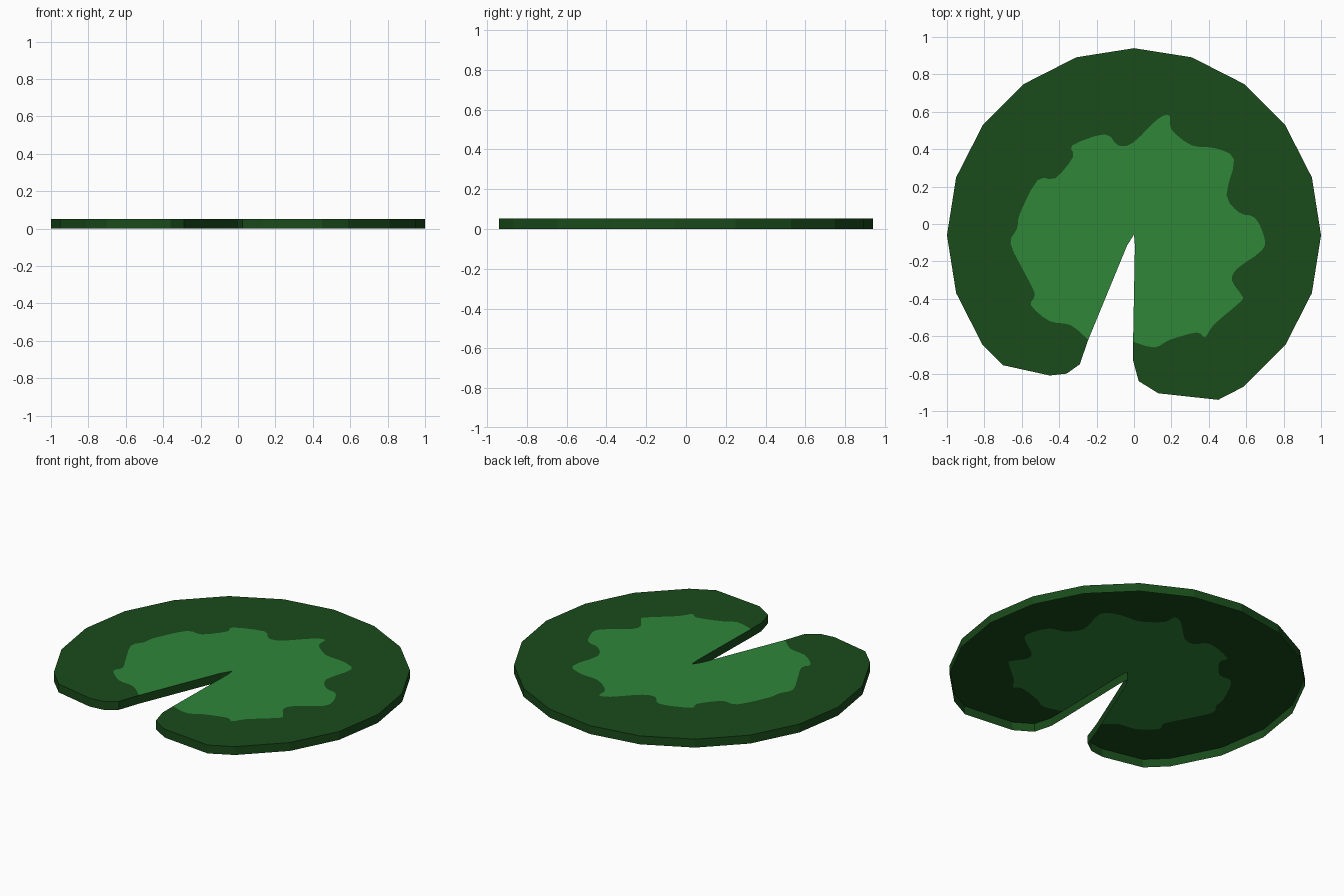
import bpy, bmesh, math
from mathutils import Vector

if "Cube" in bpy.data.objects:
    bpy.data.objects.remove(bpy.data.objects["Cube"])

THICK = 0.052


def material(name, rgb):
    m = bpy.data.materials.new(name)
    m.diffuse_color = (*rgb, 1)
    m.use_nodes = True
    m.node_tree.nodes["Principled BSDF"].inputs["Base Color"].default_value = m.diffuse_color
    return m


def spline(pts, steps=3):
    """Smooth curve through the control points (Catmull-Rom)."""
    p = [Vector(q) for q in pts]
    p = [p[0]] + p + [p[-1]]
    out = []
    for a, b, c, d in zip(p, p[1:], p[2:], p[3:]):
        for i in range(steps):
            t = i / steps
            out.append(0.5 * (2 * b + (c - a) * t + (2 * a - 5 * b + 4 * c - d) * t * t
                              + (3 * b - a - 3 * c + d) * t ** 3))
    return out + [p[-1]]


# wavy edge of the light centre, from right notch wall round to left notch wall
patch = spline([
    (-0.005, -0.63), (0.11, -0.66), (0.19, -0.62), (0.335, -0.58), (0.38, -0.605),
    (0.43, -0.535), (0.57, -0.415), (0.575, -0.38), (0.525, -0.305), (0.55, -0.24),
    (0.685, -0.14), (0.695, -0.065), (0.645, 0.035), (0.565, 0.06), (0.495, 0.155),
    (0.535, 0.345), (0.435, 0.405), (0.31, 0.42), (0.20, 0.505), (0.19, 0.58),
    (0.125, 0.56), (-0.005, 0.435), (-0.085, 0.42), (-0.155, 0.48), (-0.33, 0.42),
    (-0.325, 0.36), (-0.42, 0.245), (-0.515, 0.235), (-0.61, 0.055), (-0.625, -0.025),
    (-0.66, -0.105), (-0.58, -0.27), (-0.53, -0.375), (-0.55, -0.435), (-0.45, -0.52),
    (-0.34, -0.54), (-0.245, -0.62)])

# twenty-sided rim, open at the front, with rounded notch corners
rim = [(-0.29, -0.75), (-0.36, -0.80), (-0.45, -0.81), (-0.70, -0.755)]
rim += [(math.cos(math.radians(a)), math.sin(math.radians(a)) - 0.06)
        for a in range(216, -55, -18)]
rim += [(0.45, -0.94), (0.13, -0.905), (0.025, -0.84), (-0.005, -0.73)]
notch = [(-0.037, -0.115), (0, -0.056), (0.005, -0.115)]

# leaf surface: dark border and light centre
bm = bmesh.new()


def verts(pts):
    return [bm.verts.new((p[0], p[1], THICK)) for p in pts]


pv, rv, nv = verts(patch), verts(rim), verts(notch)
dark = bm.faces.new(rv + pv)
light = bm.faces.new(pv + nv)
light.material_index = 1
bm.normal_update()
bmesh.ops.triangulate(bm, faces=[dark, light], ngon_method='EAR_CLIP')
bm.normal_update()
for f in bm.faces:
    if f.normal.z < 0:
        f.normal_flip()

# rim wall hanging down to the water, open underneath
for e in [e for e in bm.edges if e.is_boundary]:
    loop = e.link_loops[0]
    a, b = loop.vert, loop.link_loop_next.vert
    low = [bm.verts.new((v.co.x, v.co.y, 0)) for v in (a, b)]
    bm.faces.new((b, a, low[0], low[1])).material_index = 0
bmesh.ops.remove_doubles(bm, verts=bm.verts, dist=1e-5)

me = bpy.data.meshes.new("lily_pad")
bm.to_mesh(me)
bm.free()
me.materials.append(material("dark leaf green", (0.0098, 0.0704, 0.0106)))
me.materials.append(material("light leaf green", (0.0273, 0.238, 0.0409)))
pad = bpy.data.objects.new("lily_pad", me)
bpy.context.collection.objects.link(pad)
